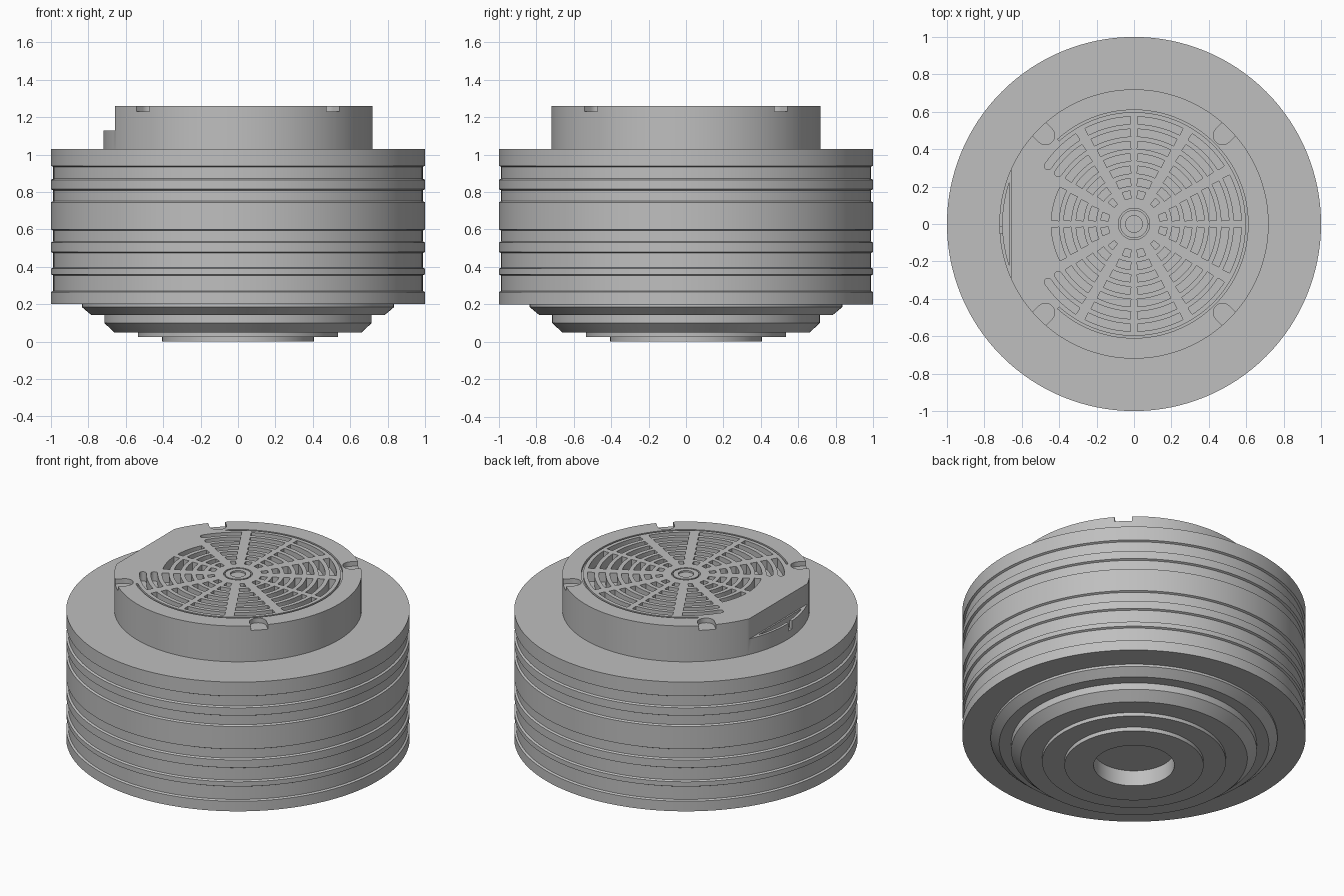
import bpy, bmesh, math
from math import cos, sin, radians, pi

if "Cube" in bpy.data.objects:
    bpy.data.objects.remove(bpy.data.objects["Cube"])

grey = bpy.data.materials.new("plain grey")
grey.diffuse_color = (0.52, 0.52, 0.52, 1)
grey.use_nodes = True
grey.node_tree.nodes["Principled BSDF"].inputs["Base Color"].default_value = grey.diffuse_color


def finish(name, bm):
    bmesh.ops.recalc_face_normals(bm, faces=bm.faces)
    me = bpy.data.meshes.new(name)
    bm.to_mesh(me)
    bm.free()
    me.materials.append(grey)
    ob = bpy.data.objects.new(name, me)
    bpy.context.collection.objects.link(ob)
    return ob


def lathe(name, profile, n=128):
    """Spin an (r, z) profile that starts and ends on the axis."""
    bm = bmesh.new()
    rings = []
    for r, z in profile:
        if r == 0:
            rings.append([bm.verts.new((0, 0, z))] * n)
        else:
            rings.append([bm.verts.new((r * cos(2 * pi * i / n), r * sin(2 * pi * i / n), z))
                          for i in range(n)])
    for a, b in zip(rings, rings[1:]):
        for i in range(n):
            j = (i + 1) % n
            loop = []
            for v in (a[i], a[j], b[j], b[i]):
                if v not in loop:
                    loop.append(v)
            bm.faces.new(loop)
    return finish(name, bm)


def prism(bm, pts, z0, z1):
    """Straight-sided solid over an outline."""
    lo = [bm.verts.new((x, y, z0)) for x, y in pts]
    hi = [bm.verts.new((x, y, z1)) for x, y in pts]
    bm.faces.new(lo[::-1])
    bm.faces.new(hi)
    for i in range(len(pts)):
        j = (i + 1) % len(pts)
        bm.faces.new((lo[i], lo[j], hi[j], hi[i]))


def arc(r, a0, a1, n, cx=0, cy=0):
    return [(cx + r * cos(a0 + (a1 - a0) * i / n), cy + r * sin(a0 + (a1 - a0) * i / n))
            for i in range(n + 1)]


def band(r0, r1, a0, a1, n=10, round_end=False):
    """Curved slot outline, optionally rounded at the a1 end."""
    pts = arc(r1, a0, a1, n)
    if round_end:
        rm, h = (r0 + r1) / 2, (r1 - r0) / 2
        pts += arc(h, a1, a1 + pi, 8, rm * cos(a1), rm * sin(a1))[1:-1]
    return pts + arc(r0, a1, a0, n)


def cut(target, cutter):
    mod = target.modifiers.new("cut", 'BOOLEAN')
    mod.operation = 'DIFFERENCE'
    mod.solver = 'EXACT'
    mod.object = cutter
    bpy.context.view_layer.objects.active = target
    bpy.ops.object.modifier_apply(modifier=mod.name)
    bpy.data.objects.remove(cutter)


# Main drum: raised bands alternate with slightly recessed ones
OUT, REC = 1.0, 0.988
prof = [(0, 0.2), (OUT, 0.2)]
for z0, z1 in ((0.265, 0.36), (0.39, 0.48), (0.53, 0.60), (0.745, 0.815), (0.865, 0.94)):
    prof += [(OUT, z0), (REC, z0 + 0.006), (REC, z1 - 0.006), (OUT, z1)]
prof += [(OUT, 1.03), (0, 1.03)]
drum = lathe("drum_body", prof)

# Stepped, chamfered underside with a round socket
base = lathe("stepped_base", [
    (0, 0.1), (0.235, 0.1), (0.235, 0), (0.405, 0), (0.405, 0.025), (0.535, 0.025),
    (0.535, 0.048), (0.66, 0.048), (0.715, 0.1), (0.715, 0.143), (0.785, 0.143),
    (0.835, 0.185), (0.835, 0.22), (0, 0.22)])

# Vent cap
TOP = 1.26
cap = lathe("vent_cap", [(0, 1.0), (0.72, 1.0), (0.72, TOP), (0, TOP)])

# Flat on the left side above a low ledge
bm = bmesh.new()
prism(bm, [(-0.9, -0.6), (-0.657, -0.6), (-0.657, 0.6), (-0.9, 0.6)], 1.13, 1.4)
cut(cap, finish("flat_cutter", bm))

# Pocket in the ledge, leaving a thin outer lip
bm = bmesh.new()
half = 0.22
prism(bm, arc(0.702, pi - half * 1.45, pi + half * 1.45, 24), 1.06, 1.3)
pocket = finish("pocket_cutter", bm)
for v in pocket.data.vertices:
    v.co.x = min(v.co.x, -0.659)
cut(cap, pocket)

# Small notch through the lip
bm = bmesh.new()
prism(bm, [(-0.8, -0.05), (-0.69, -0.05), (-0.69, -0.015), (-0.8, -0.015)], 1.08, 1.3)
cut(cap, finish("lip_notch_cutter", bm))

# Grille slots, edge notches, border groove and hub marks
bm = bmesh.new()
Z = TOP + 0.05


def spoke(i):
    return 0.018 if i % 3 == 0 else 0.027


for s in range(6):
    for k in range(7):
        if s == 5 and k > 4:
            continue
        r0 = 0.138 + 0.066 * k
        r1 = r0 + 0.04
        rm = (r0 + r1) / 2
        a0 = radians(30 * s) + spoke(s) / rm
        a1 = radians(30 * (s + 1)) - spoke(s + 1) / rm
        rounded = s == 4 and k > 4
        if rounded:
            a1 = radians(146)
        pts = band(r0, r1, a0, a1, 8, rounded)
        prism(bm, pts, TOP - 0.06, Z)
        prism(bm, [(x, -y) for x, y in pts][::-1], TOP - 0.06, Z)

for q in range(4):
    a = radians(45 + 90 * q)
    u = [(0.9, -0.05), (0.9, 0.05)] + arc(0.05, pi / 2, 3 * pi / 2, 12, 0.67, 0)
    prism(bm, [(x * cos(a) - y * sin(a), x * sin(a) + y * cos(a)) for x, y in u],
          TOP - 0.03, Z)

prism(bm, band(0.598, 0.61, radians(-132), radians(132), 80), TOP - 0.015, Z)
prism(bm, band(0.075, 0.084, radians(2), radians(358), 48), TOP - 0.02, Z)
prism(bm, arc(0.045, 0, 2 * pi, 24)[:-1], TOP - 0.01, Z)
cut(cap, finish("grille_cutter", bm))

# Smooth curved walls, crisp edges
for ob in (drum, base, cap):
    bpy.ops.object.select_all(action='DESELECT')
    ob.select_set(True)
    bpy.context.view_layer.objects.active = ob
    bpy.ops.object.shade_smooth_by_angle(angle=radians(25))
